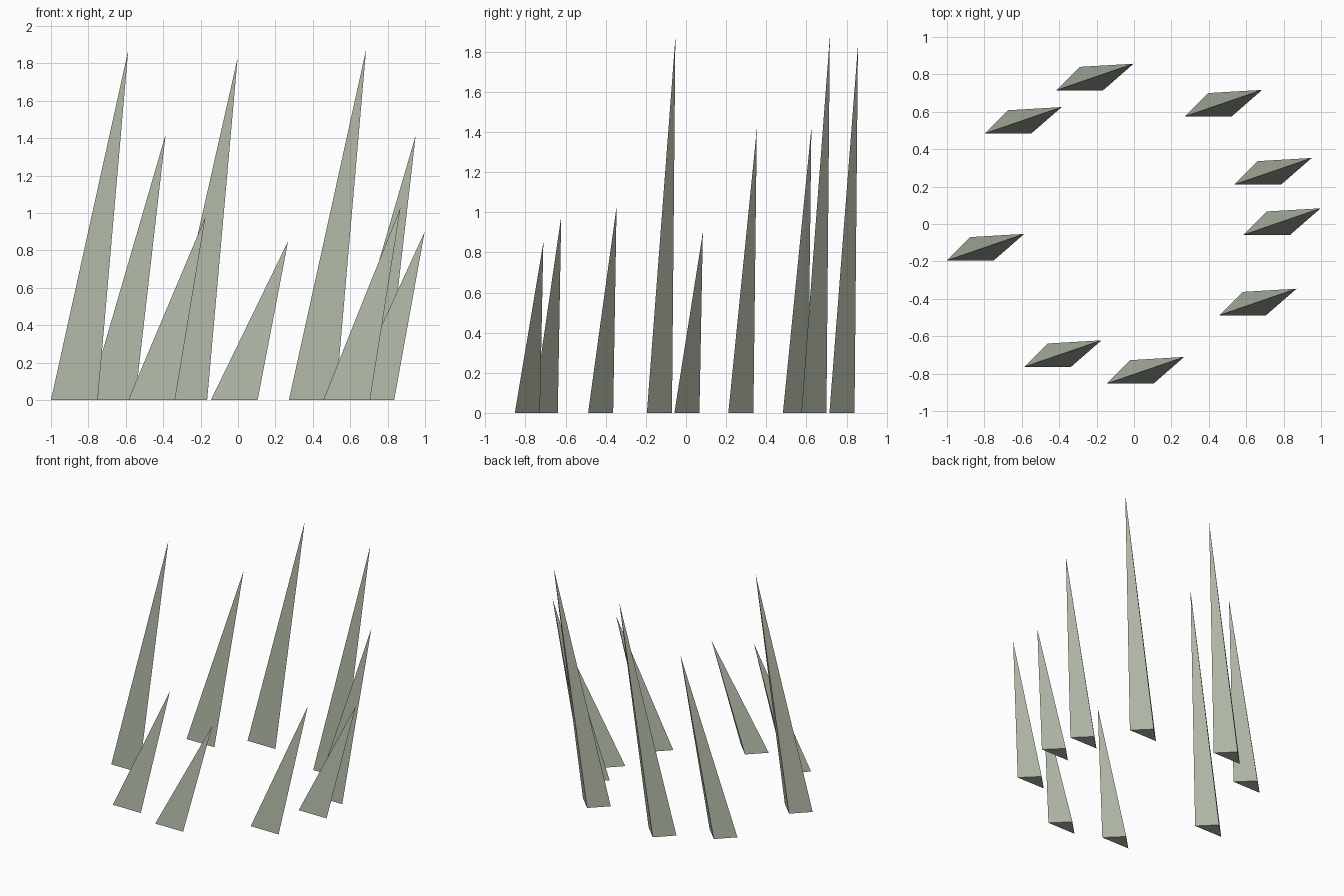
import bpy

if "Cube" in bpy.data.objects:
    bpy.data.objects.remove(bpy.data.objects["Cube"])

# Muted green for the blades
green = bpy.data.materials.new("muted_green")
green.diffuse_color = (0.42, 0.46, 0.37, 1)
green.use_nodes = True
green.node_tree.nodes["Principled BSDF"].inputs["Base Color"].default_value = green.diffuse_color

# Triangular base and leaning tip, relative to the front left corner
BASE = [(0, 0, 0), (0.25, 0, 0), (0.125, 0.125, 0)]
TIP = (0.413, 0.142)
FACES = [(0, 2, 1), (0, 1, 3), (1, 2, 3), (2, 0, 3)]


def blade(name, x, y, height):
    mesh = bpy.data.meshes.new(name)
    mesh.from_pydata(BASE + [(*TIP, height)], [], FACES)
    mesh.materials.append(green)
    obj = bpy.data.objects.new(name, mesh)
    obj.location = (x, y, 0)
    bpy.context.collection.objects.link(obj)


# Ring of blades: x, y, height
ring = [
    (-1.0, -0.195, 1.87),
    (-0.80, 0.483, 1.42),
    (-0.415, 0.715, 1.83),
    (0.272, 0.575, 1.875),
    (0.537, 0.211, 1.415),
    (0.585, -0.058, 0.90),
    (0.456, -0.488, 1.03),
    (-0.145, -0.853, 0.85),
    (-0.587, -0.764, 0.98),
]
for i, (x, y, h) in enumerate(ring, 1):
    blade(f"grass_blade_{i}", x, y, h)
